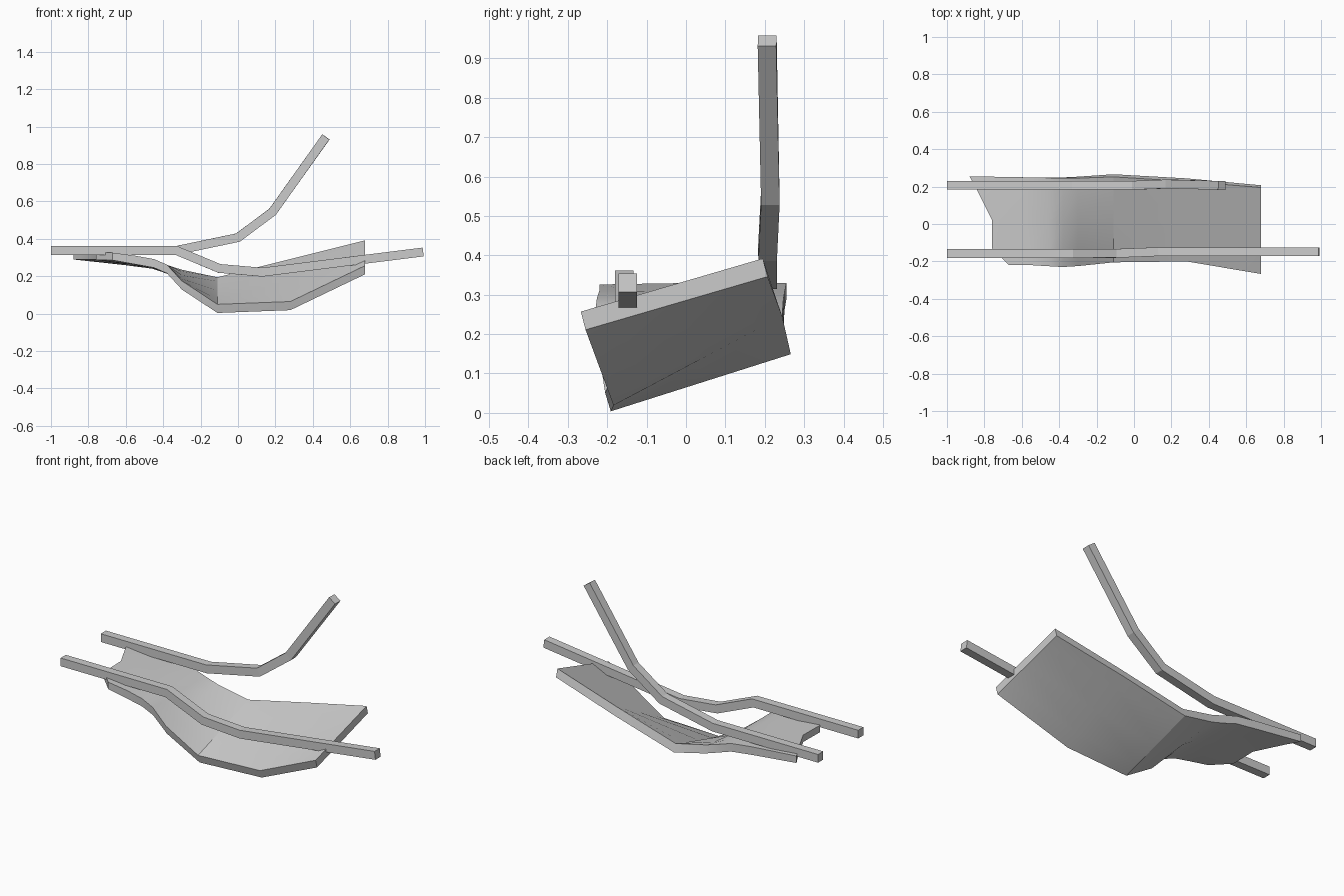
import bpy, bmesh
from mathutils import Vector

if "Cube" in bpy.data.objects:
    bpy.data.objects.remove(bpy.data.objects["Cube"])


def finish(bm, name):
    bmesh.ops.recalc_face_normals(bm, faces=bm.faces)
    me = bpy.data.meshes.new(name)
    bm.to_mesh(me)
    bm.free()
    ob = bpy.data.objects.new(name, me)
    bpy.context.collection.objects.link(ob)
    return ob


def rail(name, path, size=0.047):
    """Sweep a square bar along the path with mitred corners."""
    pts = [Vector(p) for p in path]
    dirs = [(b - a).normalized() for a, b in zip(pts, pts[1:])]
    bm = bmesh.new()
    rings = []
    for i, p in enumerate(pts):
        d0, d1 = dirs[max(i - 1, 0)], dirs[min(i, len(dirs) - 1)]
        t = (d0 + d1).normalized()
        side = Vector((-t.y, t.x, 0)) if abs(t.x) < 1e-6 else Vector((-t.y / t.x, 1, 0)).normalized()
        up = t.cross(side).normalized() / max(t.dot(d0), 0.5)
        h = size / 2
        rings.append([bm.verts.new(p + side * a * h + up * b * h)
                      for a, b in ((-1, -1), (1, -1), (1, 1), (-1, 1))])
    for r, s in zip(rings, rings[1:]):
        for k in range(4):
            bm.faces.new((r[k], r[(k + 1) % 4], s[(k + 1) % 4], s[k]))
    bm.faces.new(rings[0])
    bm.faces.new(rings[-1])
    return finish(bm, name)


# Hand rails
rail("back_rail", [(-1, .207, .338), (-.33, .207, .338), (0, .207, .407),
                   (.185, .214, .545), (.47, .206, .945)])
rail("front_rail", [(-1, -.157, .338), (-.33, -.157, .338), (-.10, -.157, .242),
                    (.13, -.148, .222), (.99, -.148, .33)])

# Slide bed: rows of (front x, y, z), (back x, y, z), y shift of the underside
rows = [
    ((-.67, -.22, .322), (-.88, .255, .33), 0),
    ((-.55, -.22, .31), (-.60, .25, .305), 0),
    ((-.45, -.226, .292), (-.46, .247, .287), .002),
    ((-.38, -.23, .262), (-.38, .245, .26), .004),
    ((-.30, -.225, .175), (-.30, .245, .235), .008),
    ((-.11, -.205, .05), (-.11, .252, .195), .014),
    ((.28, -.20, .065), (.28, .228, .292), .016),
    ((.68, -.267, .257), (.68, .195, .392), .012),
]
cols = [0, .19, .51, .85, 1]
end_x = [-.67, -.76, -.76, -.84, -.88]     # notched upper end
bm = bmesh.new()
top, bot = [], []
for i, (f, b, dy) in enumerate(rows):
    line = [Vector(f).lerp(Vector(b), v) for v in cols]
    if i == 0:
        for p, x in zip(line, end_x):
            p.x = x
            p.z = min(p.z + .004, .33)
    top.append([bm.verts.new(p) for p in line])
    bot.append([bm.verts.new(p + Vector((0, dy, -.046 if i else -.04))) for p in line])
n, m = len(rows), len(cols)
for i in range(n - 1):
    for g in (top, bot):
        for j in range(m - 1):
            bm.faces.new((g[i][j], g[i + 1][j], g[i + 1][j + 1], g[i][j + 1]))
    for j in (0, m - 1):
        bm.faces.new((top[i][j], top[i + 1][j], bot[i + 1][j], bot[i][j]))
for i in (0, n - 1):
    for j in range(m - 1):
        bm.faces.new((top[i][j], top[i][j + 1], bot[i][j + 1], bot[i][j]))
bed = finish(bm, "slide_bed")
bpy.context.view_layer.objects.active = bed
bed.select_set(True)
bpy.ops.object.shade_smooth_by_angle(angle=0.5)
